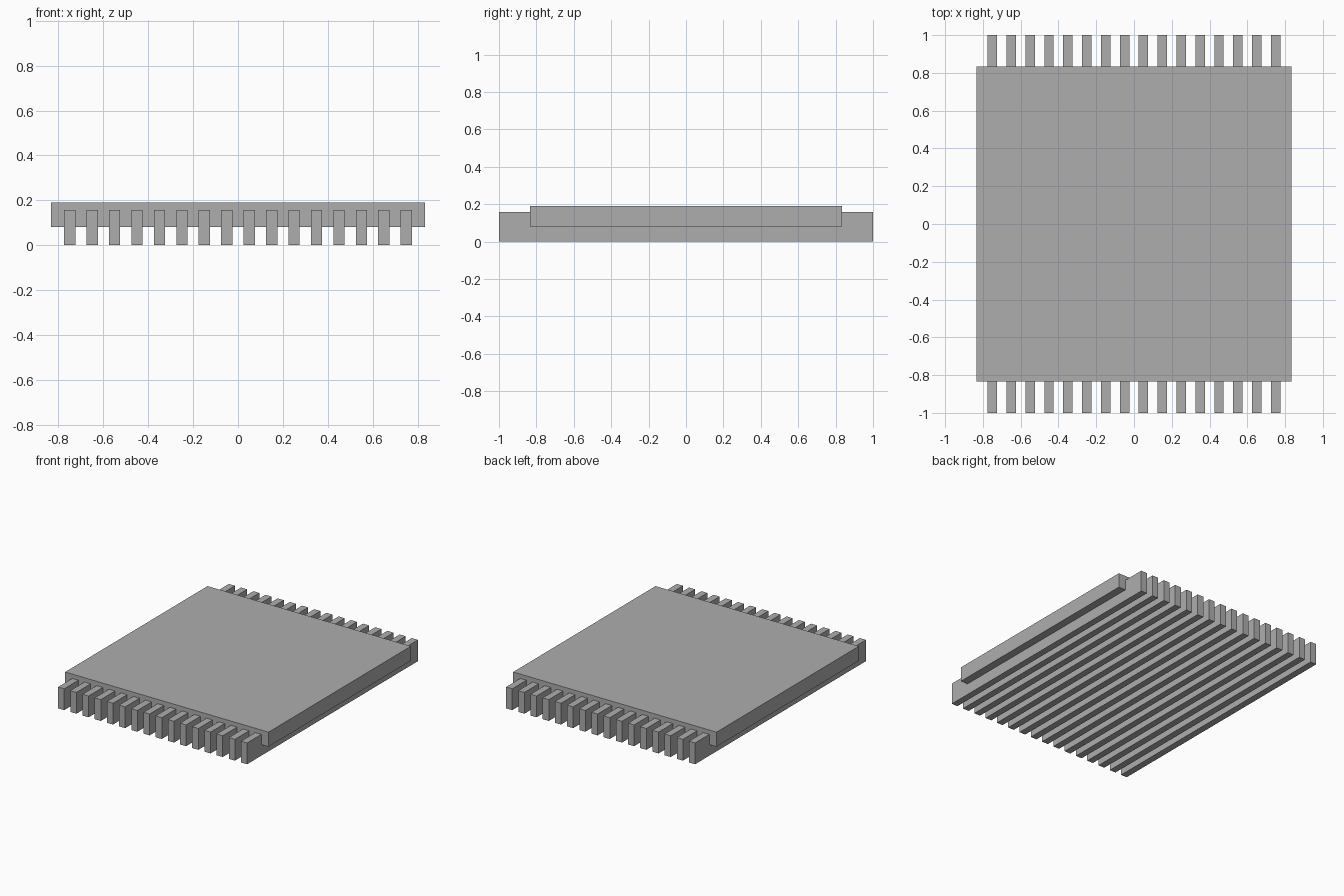
import bpy

cube = bpy.data.objects.get("Cube")
if cube:
    bpy.data.objects.remove(cube, do_unlink=True)

# Single flat grey for every part
grey = bpy.data.materials.new("plain_grey")
grey.use_nodes = True
color = (0.42, 0.42, 0.42, 1)
grey.diffuse_color = color
grey.node_tree.nodes["Principled BSDF"].inputs["Base Color"].default_value = color


def box(name, x, size_x, size_y, bottom, top):
    """Axis-aligned box centred on y = 0, between two heights."""
    bpy.ops.mesh.primitive_cube_add(size=1, location=(x, 0, (bottom + top) / 2))
    part = bpy.context.object
    part.name = name
    part.scale = (size_x, size_y, top - bottom)
    bpy.ops.object.transform_apply(location=False, rotation=False, scale=True)
    part.data.materials.append(grey)
    return part


# Square deck slab
box("deck", 0, 1.667, 1.667, 0.082, 0.19)

# Evenly spaced slats running front to back, let into the deck
SLATS = 16
PITCH = 0.1
for i in range(SLATS):
    x = (i - (SLATS - 1) / 2) * PITCH
    box(f"slat_{i + 1}", x, 0.05, 2.0, 0, 0.158)
